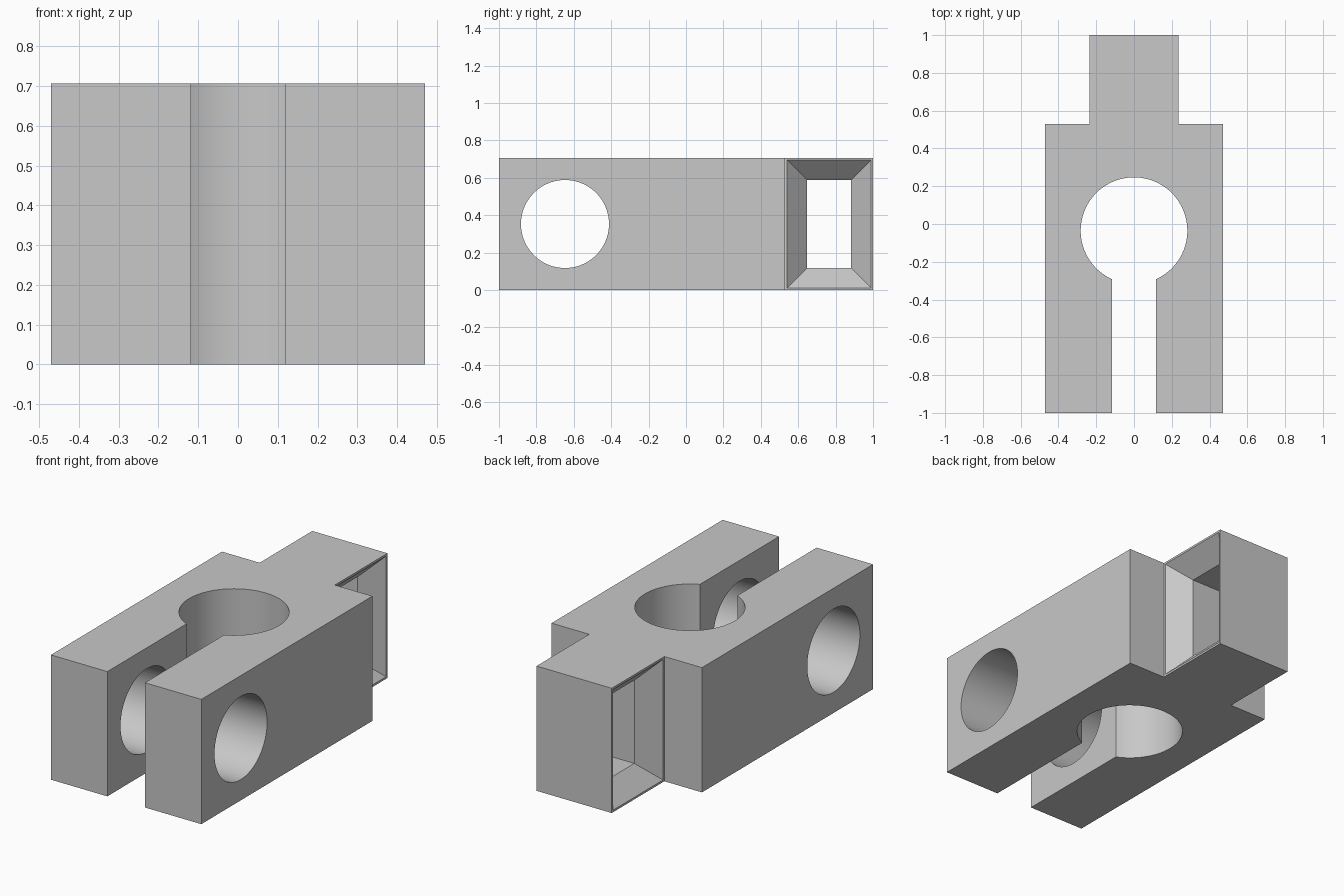
import bpy, bmesh, math
from mathutils import Vector

if "Cube" in bpy.data.objects:
    bpy.data.objects.remove(bpy.data.objects["Cube"])

U = 2 / 17            # design unit: the block is 17 units long
H = 6                 # height in units


def make_object(name, bm):
    bmesh.ops.recalc_face_normals(bm, faces=bm.faces)
    mesh = bpy.data.meshes.new(name)
    bm.to_mesh(mesh)
    bm.free()
    obj = bpy.data.objects.new(name, mesh)
    bpy.context.collection.objects.link(obj)
    return obj


def loft(name, rings):
    """Closed solid through a list of matching point rings."""
    bm = bmesh.new()
    rows = [[bm.verts.new(Vector(p) * U) for p in ring] for ring in rings]
    n = len(rows[0])
    for a, b in zip(rows, rows[1:]):
        for i in range(n):
            j = (i + 1) % n
            bm.faces.new((a[i], a[j], b[j], b[i]))
    bm.faces.new(rows[0])
    bm.faces.new(rows[-1])
    return make_object(name, bm)


# Block outline: right half, mirrored to the left; keyhole arc in the middle
R, CY, SLOT = 2.4, -0.3, 1.0
half = [(2, 8.5), (2, 4.5), (4, 4.5), (4, -8.5), (SLOT, -8.5)]
start = -math.acos(SLOT / R)
sweep = math.pi - 2 * start
arc = [(R * math.cos(start + sweep * i / 80), CY + R * math.sin(start + sweep * i / 80))
       for i in range(81)]
outline = half + arc + [(-x, y) for x, y in reversed(half)]
block = loft("clamp_block", [[(x, y, z) for x, y in outline] for z in (0, H)])

# Cross bore through both jaws
bore = loft("cross_bore_cutter", [
    [(x, -5.5 + 2 * math.cos(a), H / 2 + 2 * math.sin(a))
     for a in (math.tau * i / 96 for i in range(96))] for x in (-5, 5)])


# Rectangular window through the tail, flared at both mouths
def window_ring(x, grow):
    return [(x, 6.5 + sy * (1 + grow), H / 2 + sz * (2 + grow))
            for sy, sz in ((-1, -1), (1, -1), (1, 1), (-1, 1))]


window = loft("tail_window_cutter", [window_ring(*p) for p in (
    (-2.5, 0.9), (-2, 0.9), (-1.1, 0), (1.1, 0), (2, 0.9), (2.5, 0.9))])

# Cut the openings
bpy.context.view_layer.objects.active = block
block.select_set(True)
for cutter in (bore, window):
    cutter.hide_render = True
    mod = block.modifiers.new(cutter.name, 'BOOLEAN')
    mod.operation = 'DIFFERENCE'
    mod.solver = 'EXACT'
    mod.object = cutter
    bpy.ops.object.modifier_apply(modifier=mod.name)
    bpy.data.objects.remove(cutter)

# Plain grey finish, smooth bores with crisp edges
grey = bpy.data.materials.new("light_grey")
grey.diffuse_color = (0.58, 0.58, 0.58, 1)
grey.use_nodes = True
grey.node_tree.nodes["Principled BSDF"].inputs["Base Color"].default_value = grey.diffuse_color
block.data.materials.clear()
block.data.materials.append(grey)
bpy.ops.object.shade_smooth_by_angle(angle=math.radians(30))
